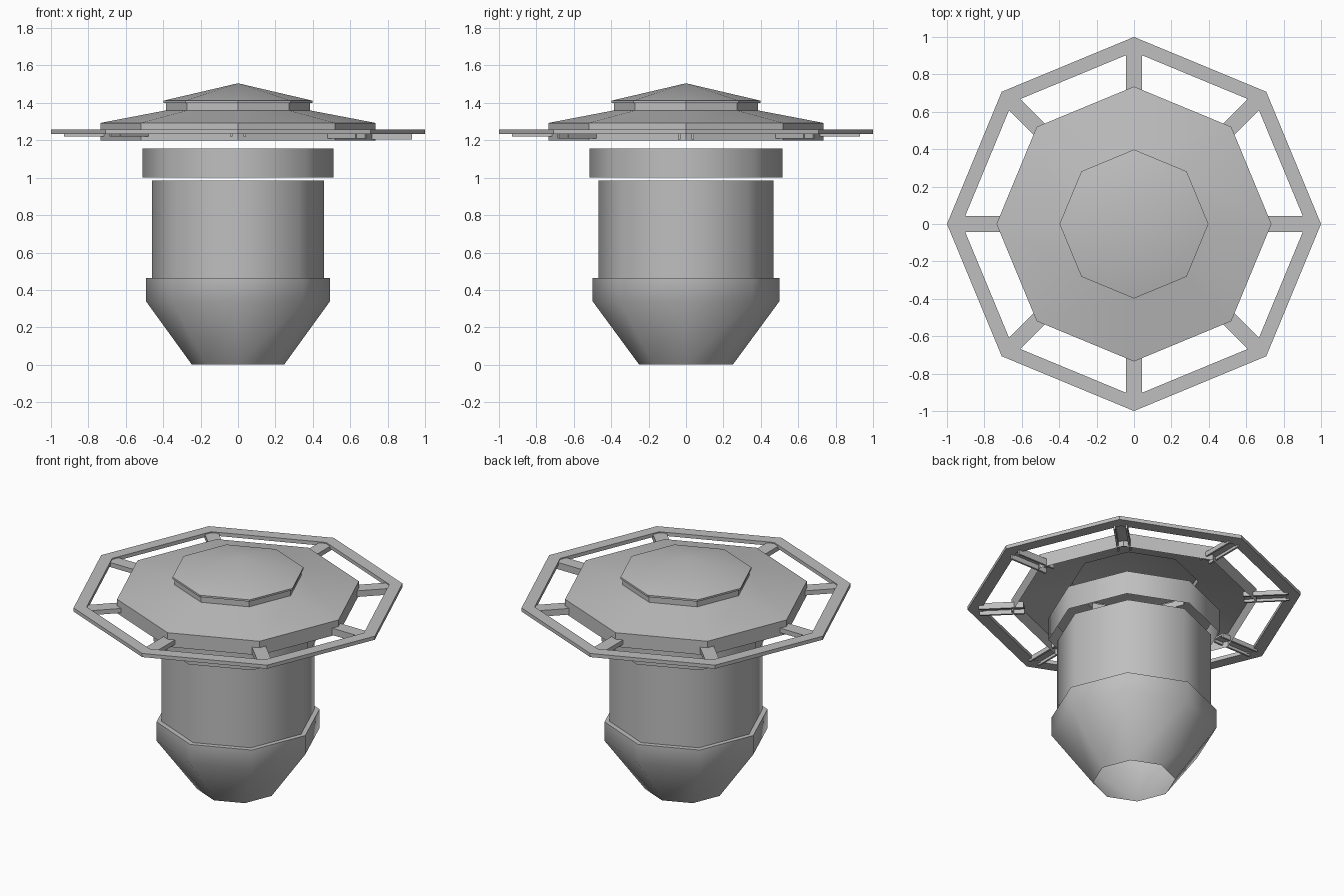
import bpy, bmesh, math
from mathutils import Matrix

cube = bpy.data.objects.get("Cube")
if cube:
    bpy.data.objects.remove(cube, do_unlink=True)

SIDES = 8

grey = bpy.data.materials.new("plain grey")
grey.use_nodes = True
colour = (0.52, 0.52, 0.52, 1)
grey.diffuse_color = colour
grey.node_tree.nodes["Principled BSDF"].inputs["Base Color"].default_value = colour


def finish(name, bm, smooth_angle):
    """Turn a bmesh into a named, shaded object."""
    bmesh.ops.recalc_face_normals(bm, faces=bm.faces)
    mesh = bpy.data.meshes.new(name)
    bm.to_mesh(mesh)
    bm.free()
    mesh.materials.append(grey)
    obj = bpy.data.objects.new(name, mesh)
    bpy.context.collection.objects.link(obj)
    bpy.ops.object.select_all(action="DESELECT")
    obj.select_set(True)
    bpy.context.view_layer.objects.active = obj
    bpy.ops.object.shade_smooth_by_angle(angle=math.radians(smooth_angle))
    return obj


def lathe(name, profile, smooth_angle=30, closed=False, x_scale=1.0):
    """Turn a (radius, height) profile into an eight-sided shell."""
    bm = bmesh.new()
    rings = []
    for r, z in profile:
        if r == 0:
            rings.append([bm.verts.new((0, 0, z))] * SIDES)
            continue
        ring = []
        for i in range(SIDES):
            a = math.tau * i / SIDES
            ring.append(bm.verts.new((r * math.cos(a) * x_scale, r * math.sin(a), z)))
        rings.append(ring)
    pairs = list(zip(rings, rings[1:]))
    if closed:
        pairs.append((rings[-1], rings[0]))
    for low, high in pairs:
        for i in range(SIDES):
            j = (i + 1) % SIDES
            corners = [low[i], low[j], high[j], high[i]]
            bm.faces.new(list(dict.fromkeys(corners)))
    return finish(name, bm, smooth_angle)


def add_box(bm, low, high, turn):
    """Add a box between two corners, turned about the z axis."""
    size = [b - a for a, b in zip(low, high)]
    middle = [(a + b) / 2 for a, b in zip(low, high)]
    place = Matrix.Rotation(turn, 4, "Z") @ Matrix.Translation(middle) @ Matrix.Diagonal((*size, 1))
    bmesh.ops.create_cube(bm, size=1, matrix=place)


# Lower body: open tapered base with a small ledge, then the barrel
lathe("tapered_base", [(0.25, 0), (0.5, 0.34), (0.5, 0.465), (0.465, 0.465)], 60, x_scale=0.985)
lathe("barrel", [(0.468, 0.46), (0.468, 0.985)], 60, x_scale=0.985)

# Floating open collar above the barrel
lathe("collar", [(0.516, 1.0), (0.516, 1.155)], 60, x_scale=0.99)

# Hollow canopy with a skirt, neck and pointed cap
lathe("canopy", [(0.735, 1.2), (0.735, 1.293), (0.385, 1.36), (0.385, 1.4)])
lathe("cap", [(0.385, 1.4), (0.398, 1.4), (0.398, 1.412), (0, 1.505)])

# Flat outer hoop
lathe("outer_hoop", [(0.92, 1.233), (1, 1.233), (1, 1.257), (0.92, 1.257)], closed=True)

# Channel-shaped struts joining canopy and hoop
bm = bmesh.new()
for i in range(SIDES):
    a = math.tau * i / SIDES
    foot = 1.22 - 0.015 * max(0, math.cos(a))
    add_box(bm, (0.66, -0.042, 1.238), (0.93, 0.042, 1.25), a)
    for side in (-1, 1):
        edges = sorted((side * 0.042, side * 0.03))
        add_box(bm, (0.66, edges[0], foot), (0.93, edges[1], 1.24), a)
finish("struts", bm, 30)
